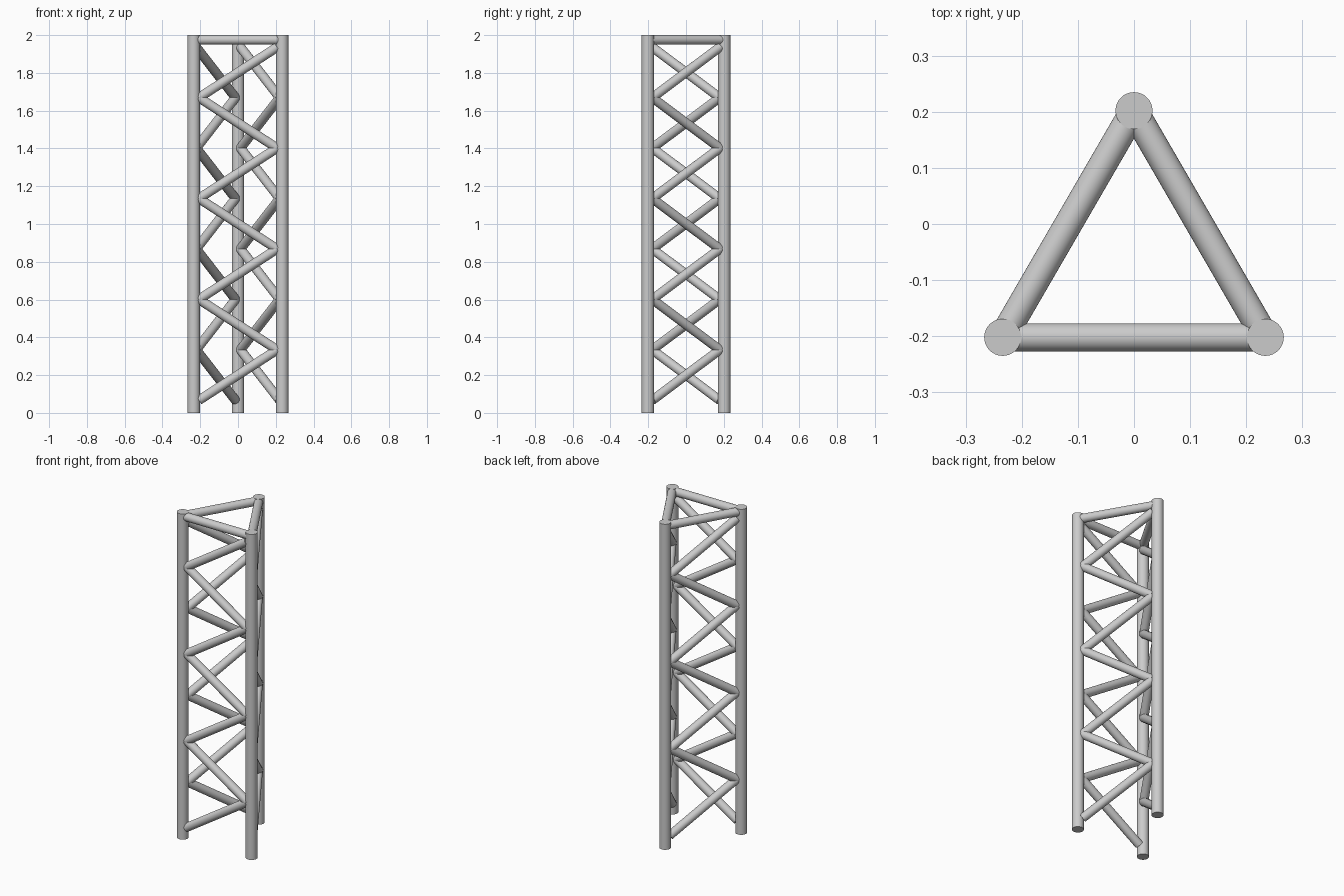
import bpy, math
from mathutils import Vector

if "Cube" in bpy.data.objects:
    bpy.data.objects.remove(bpy.data.objects["Cube"])

LEG_R, BRACE_R = 0.033, 0.025
CORNERS = [Vector((-0.234, -0.202, 0)), Vector((0.234, -0.202, 0)), Vector((0, 0.202, 0))]
UP = Vector((0, 0, 1))


def tube(name, a, b, radius):
    """Smooth capped cylinder running from a to b."""
    d = b - a
    bpy.ops.mesh.primitive_cylinder_add(vertices=32, radius=radius, depth=d.length,
                                        location=(a + b) / 2,
                                        rotation=d.to_track_quat('Z', 'Y').to_euler())
    ob = bpy.context.object
    ob.name = name
    bpy.ops.object.shade_smooth_by_angle(angle=math.radians(40))
    return ob


# upright legs
for i, c in enumerate(CORNERS):
    tube(f"leg_{i + 1}", c, c + UP * 2, LEG_R)

# each side: a top bar and a zigzag of diagonal braces
START_Z, STEP, COUNT = 0.067, 0.267, 7
for i in range(3):
    a, b = CORNERS[i], CORNERS[(i + 1) % 3]
    tube(f"top_bar_{i + 1}", a + UP * 1.975, b + UP * 1.975, BRACE_R)
    inset = (b - a).normalized() * 0.027
    ends = (a + inset, b - inset)
    for k in range(COUNT):
        tube(f"diagonal_brace_{i + 1}_{k + 1}",
             ends[k % 2] + UP * (START_Z + STEP * k),
             ends[(k + 1) % 2] + UP * (START_Z + STEP * (k + 1)), BRACE_R)
